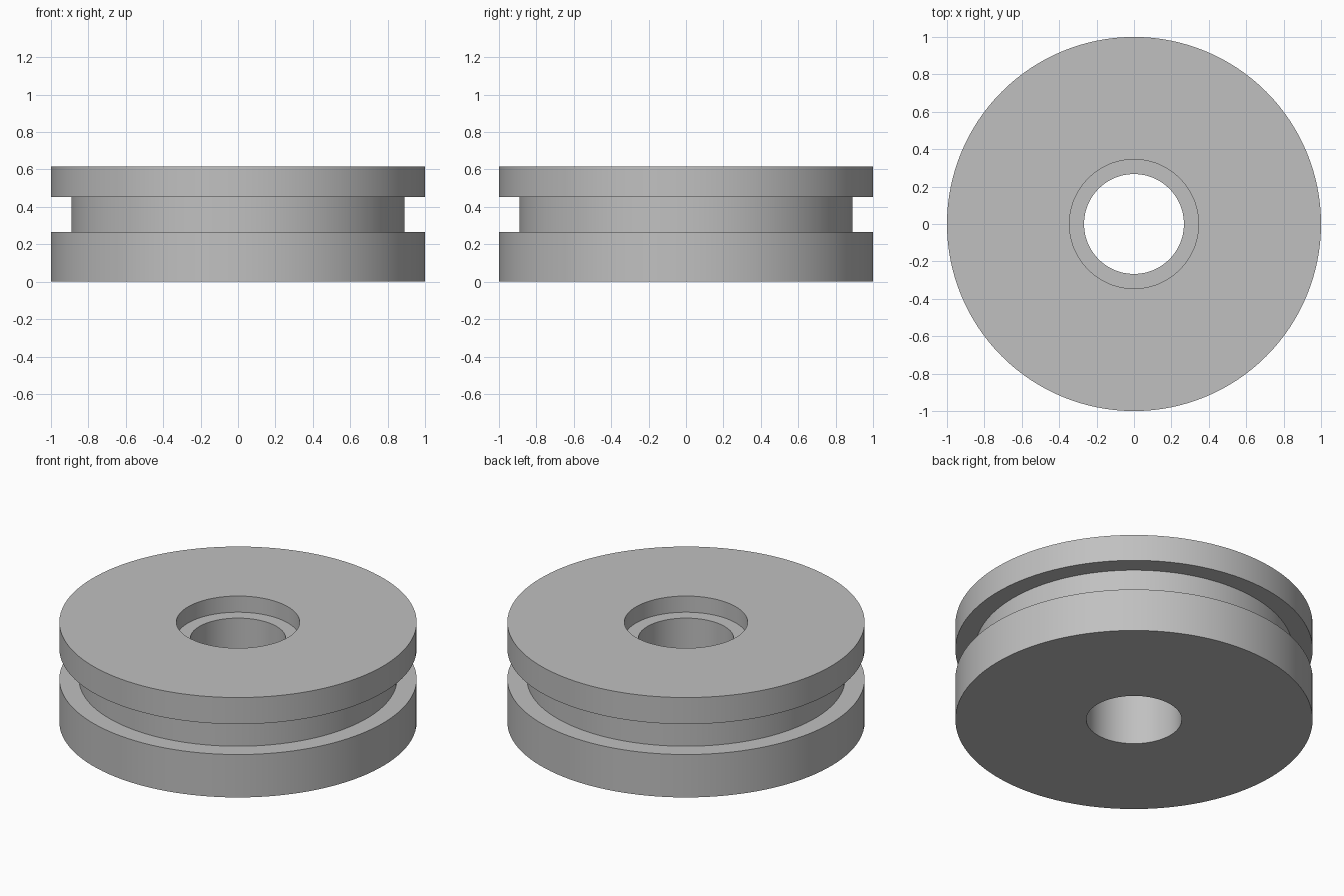
import bpy
import bmesh
import math

cube = bpy.data.objects.get("Cube")
if cube:
    bpy.data.objects.remove(cube, do_unlink=True)

# Single plain grey
grey = bpy.data.materials.new("plain_grey")
colour = (0.53, 0.53, 0.53, 1)
grey.use_nodes = True
grey.diffuse_color = colour
grey.node_tree.nodes["Principled BSDF"].inputs["Base Color"].default_value = colour

RIM, GROOVE, RECESS, BORE = 1.0, 0.89, 0.345, 0.267
TOP, GROOVE_TOP, GROOVE_BOTTOM = 0.617, 0.453, 0.265
LEDGE = TOP - 0.1
SEGMENTS = 128

# Closed cross-section (radius, height): rim, groove, rim, recess, bore
profile = [
    (BORE, 0), (RIM, 0), (RIM, GROOVE_BOTTOM), (GROOVE, GROOVE_BOTTOM),
    (GROOVE, GROOVE_TOP), (RIM, GROOVE_TOP), (RIM, TOP),
    (RECESS, TOP), (RECESS, LEDGE), (BORE, LEDGE),
]

# Spin the cross-section into the grooved wheel
bm = bmesh.new()
verts = [bm.verts.new((r, 0, z)) for r, z in profile]
edges = [bm.edges.new((v, verts[i - 1])) for i, v in enumerate(verts)]
bmesh.ops.spin(bm, geom=verts + edges, cent=(0, 0, 0), axis=(0, 0, 1),
               angle=math.tau, steps=SEGMENTS, use_merge=True)
bmesh.ops.remove_doubles(bm, verts=bm.verts[:], dist=0.0001)
bmesh.ops.recalc_face_normals(bm, faces=bm.faces[:])
mesh = bpy.data.meshes.new("grooved_wheel")
bm.to_mesh(mesh)
bm.free()
mesh.materials.append(grey)

wheel = bpy.data.objects.new("grooved_wheel", mesh)
bpy.context.collection.objects.link(wheel)

# Smooth walls with crisp corners
bpy.ops.object.select_all(action='DESELECT')
wheel.select_set(True)
bpy.context.view_layer.objects.active = wheel
bpy.ops.object.shade_smooth_by_angle(angle=math.radians(30))
